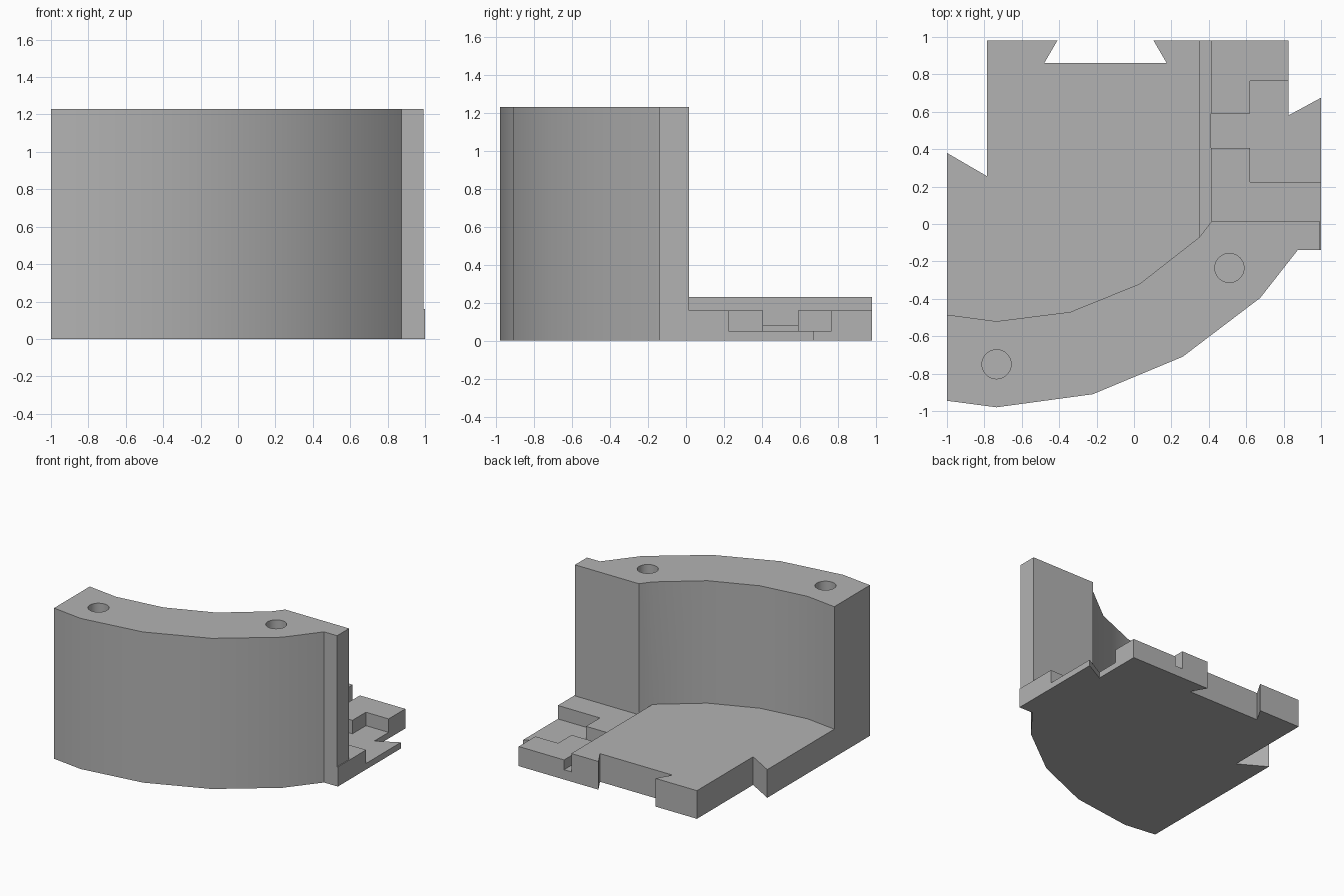
import bpy
import bmesh
import math

if "Cube" in bpy.data.objects:
    bpy.data.objects.remove(bpy.data.objects["Cube"], do_unlink=True)

grey = bpy.data.materials.new("plain grey")
grey.use_nodes = True
grey.diffuse_color = (0.45, 0.45, 0.45, 1)
grey.node_tree.nodes["Principled BSDF"].inputs["Base Color"].default_value = (0.45, 0.45, 0.45, 1)


def prism(name, outline, bottom, top):
    """Extrude a plan outline between two heights."""
    bm = bmesh.new()
    face = bm.faces.new([bm.verts.new((x, y, bottom)) for x, y in outline])
    raised = bmesh.ops.extrude_face_region(bm, geom=[face])["geom"]
    moved = [v for v in raised if isinstance(v, bmesh.types.BMVert)]
    bmesh.ops.translate(bm, verts=moved, vec=(0, 0, top - bottom))
    bmesh.ops.recalc_face_normals(bm, faces=bm.faces)
    mesh = bpy.data.meshes.new(name)
    bm.to_mesh(mesh)
    bm.free()
    mesh.materials.append(grey)
    obj = bpy.data.objects.new(name, mesh)
    bpy.context.collection.objects.link(obj)
    return obj


def circle(cx, cy, r, n=32):
    return [(cx + r * math.cos(math.tau * i / n), cy + r * math.sin(math.tau * i / n))
            for i in range(n)]


HEIGHT, ABOVE = 1.23, 1.5

# Plan outline: faceted outer curve, side flange, then the dovetailed back and side
outer_curve = [(-1, -.945), (-.735, -.98), (-.22, -.91), (.26, -.71), (.675, -.395), (.875, -.14)]
side_edge = [(1, -.14), (1, .675), (.825, .58), (.825, .98)]
back_dovetail = [(.105, .98), (.175, .86), (-.48, .86), (-.41, .98)]
side_dovetail = [(-.785, .98), (-.785, .255), (-1, .38)]
body = prism("curved_wall_and_base", outer_curve + side_edge + back_dovetail + side_dovetail, 0, HEIGHT)

# Space inside the curved wall, above the floor
inner_curve = [(-1.2, -.458), (-.735, -.52), (-.34, -.47), (.03, -.32), (.35, -.07), (.415, .015)]
cutters = [
    prism("floor_cutter", inner_curve + [(1.2, .015), (1.2, 1.2), (-1.2, 1.2)], .23, ABOVE),
    # Lower shelf beside the floor
    prism("shelf_cutter", [(.415, .015), (1.2, .015), (1.2, 1.2), (.415, 1.2)], .16, ABOVE),
    # Narrow groove between floor and shelf
    prism("groove_cutter", [(.35, -.07), (.415, .015), (.415, 1.2), (.35, 1.2)], .08, ABOVE),
    # Stepped pocket that opens to the side
    prism("pocket_cutter", [(.413, .405), (.62, .405), (.62, .225), (1.2, .225), (1.2, .765),
                            (.62, .765), (.62, .59), (.413, .59)], .05, ABOVE),
    # Slight setback of the flange above the shelf
    prism("flange_cutter", [(.993, -.3), (1.2, -.3), (1.2, .1), (.993, .1)], .16, ABOVE),
]
# Blind holes in the top of the wall
for i, (x, y) in enumerate([(-.735, -.75), (.51, -.235)]):
    cutters.append(prism(f"hole_cutter_{i + 1}", circle(x, y, .078), .7, ABOVE))

for cutter in cutters:
    cutter.hide_render = True
    mod = body.modifiers.new(cutter.name, "BOOLEAN")
    mod.operation = "DIFFERENCE"
    mod.solver = "EXACT"
    mod.object = cutter

# Bake the cuts, tidy flat areas and discard the cutters
bpy.context.view_layer.update()
result = bpy.data.meshes.new_from_object(body.evaluated_get(bpy.context.evaluated_depsgraph_get()))
body.modifiers.clear()
body.data = result
for cutter in cutters:
    bpy.data.objects.remove(cutter, do_unlink=True)
bm = bmesh.new()
bm.from_mesh(result)
bmesh.ops.remove_doubles(bm, verts=bm.verts, dist=.0005)
bmesh.ops.dissolve_limit(bm, angle_limit=math.radians(.5), verts=bm.verts, edges=bm.edges)
bm.to_mesh(result)
bm.free()

bpy.ops.object.select_all(action="DESELECT")
body.select_set(True)
bpy.context.view_layer.objects.active = body
bpy.ops.object.shade_smooth_by_angle(angle=math.radians(30))
